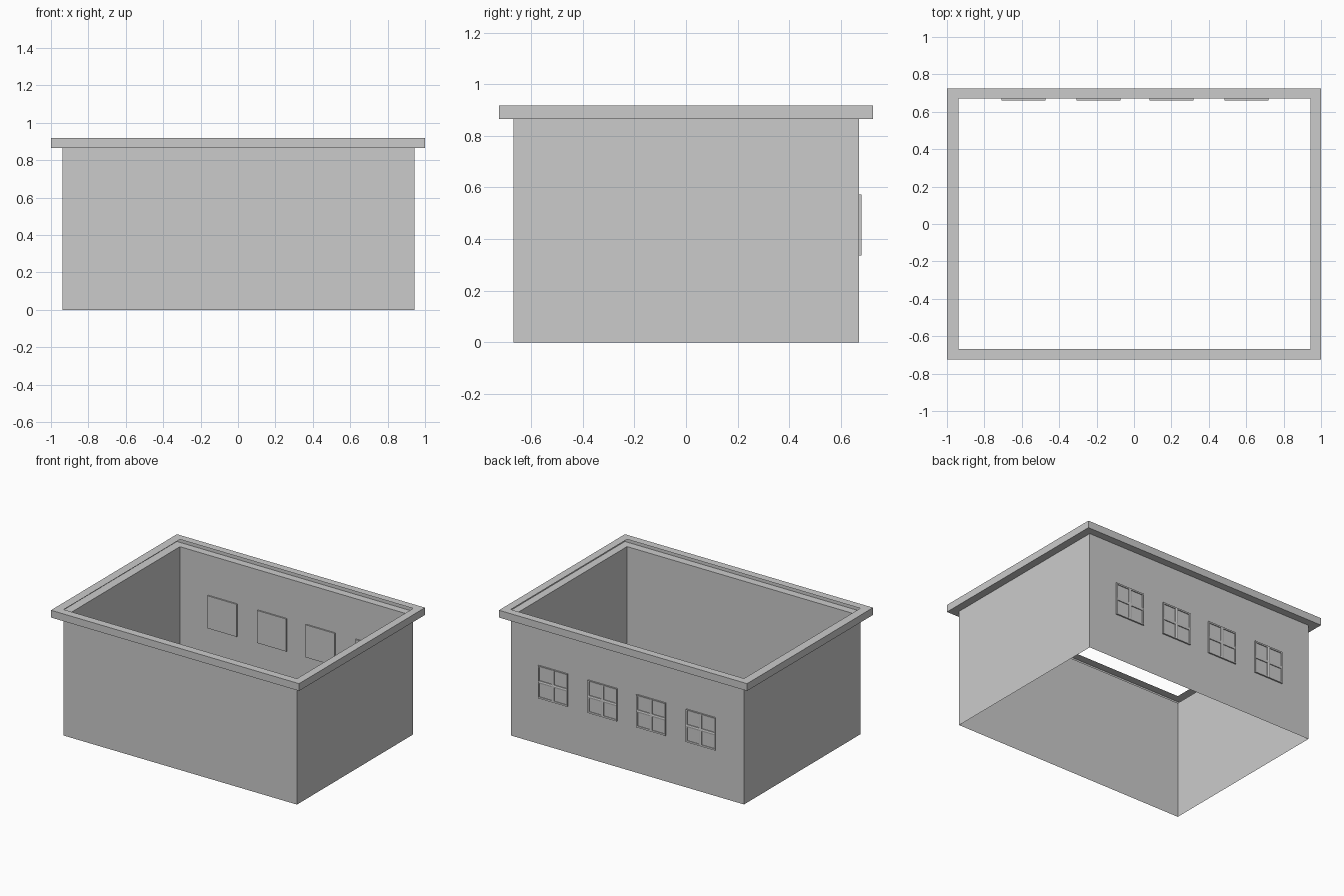
import bpy, bmesh

if "Cube" in bpy.data.objects:
    bpy.data.objects.remove(bpy.data.objects["Cube"])


def mesh_object(name, bm):
    bmesh.ops.recalc_face_normals(bm, faces=bm.faces)
    mesh = bpy.data.meshes.new(name)
    bm.to_mesh(mesh)
    bm.free()
    obj = bpy.data.objects.new(name, mesh)
    bpy.context.collection.objects.link(obj)
    return obj


def rectangle_loft(name, rings):
    """Open shell through rectangles given as (x0, x1, y0, y1, z)."""
    bm = bmesh.new()
    loops = [[bm.verts.new((x, y, z)) for x, y in
              ((x0, y0), (x1, y0), (x1, y1), (x0, y1))]
             for x0, x1, y0, y1, z in rings]
    for a, b in zip(loops, loops[1:]):
        for i in range(4):
            j = (i + 1) % 4
            bm.faces.new((a[i], a[j], b[j], b[i]))
    return mesh_object(name, bm)


WALL = (-0.937, 0.943, -0.668, 0.67)
EAVE = (-1.0, 1.0, -0.725, 0.725)
EAVE_Z, TOP_Z = 0.865, 0.918

# Thin walls, open at top and bottom
rectangle_loft("walls", [WALL + (0,), WALL + (EAVE_Z,)])

# Overhanging channel around the top, open towards the inside
rectangle_loft("roof_rim", [WALL + (EAVE_Z,), EAVE + (EAVE_Z,),
                            EAVE + (TOP_Z,), WALL + (TOP_Z,)])


# Back windows: a panel through the wall with four recessed panes outside
def window(name, cx, cz=0.454, w=0.235, h=0.237, y0=0.66, y1=0.68,
           bar=0.014, depth=0.008):
    bm = bmesh.new()
    bmesh.ops.create_cube(bm, size=1)
    for v in bm.verts:
        v.co = (cx + v.co.x * w, (y0 + y1) / 2 + v.co.y * (y1 - y0),
                cz + v.co.z * h)
    # Split in both directions, then sink each quarter of the outer face
    for co, no in (((cx, 0, 0), (1, 0, 0)), ((0, 0, cz), (0, 0, 1))):
        bmesh.ops.bisect_plane(bm, geom=bm.verts[:] + bm.edges[:] + bm.faces[:],
                               plane_co=co, plane_no=no)
    bm.normal_update()
    panes = [f for f in bm.faces if f.normal.y > 0.9]
    bmesh.ops.inset_individual(bm, faces=panes, thickness=bar, depth=0)
    for f in panes:
        for v in f.verts:
            v.co.y -= 0.002
    walls = bmesh.ops.inset_individual(bm, faces=panes, thickness=0, depth=0)
    for f in panes:
        for v in f.verts:
            v.co.y = y1 - depth
    return mesh_object(name, bm)


for i, x in enumerate((-0.591, -0.191, 0.2, 0.601)):
    window(f"window_{i + 1}", x)
